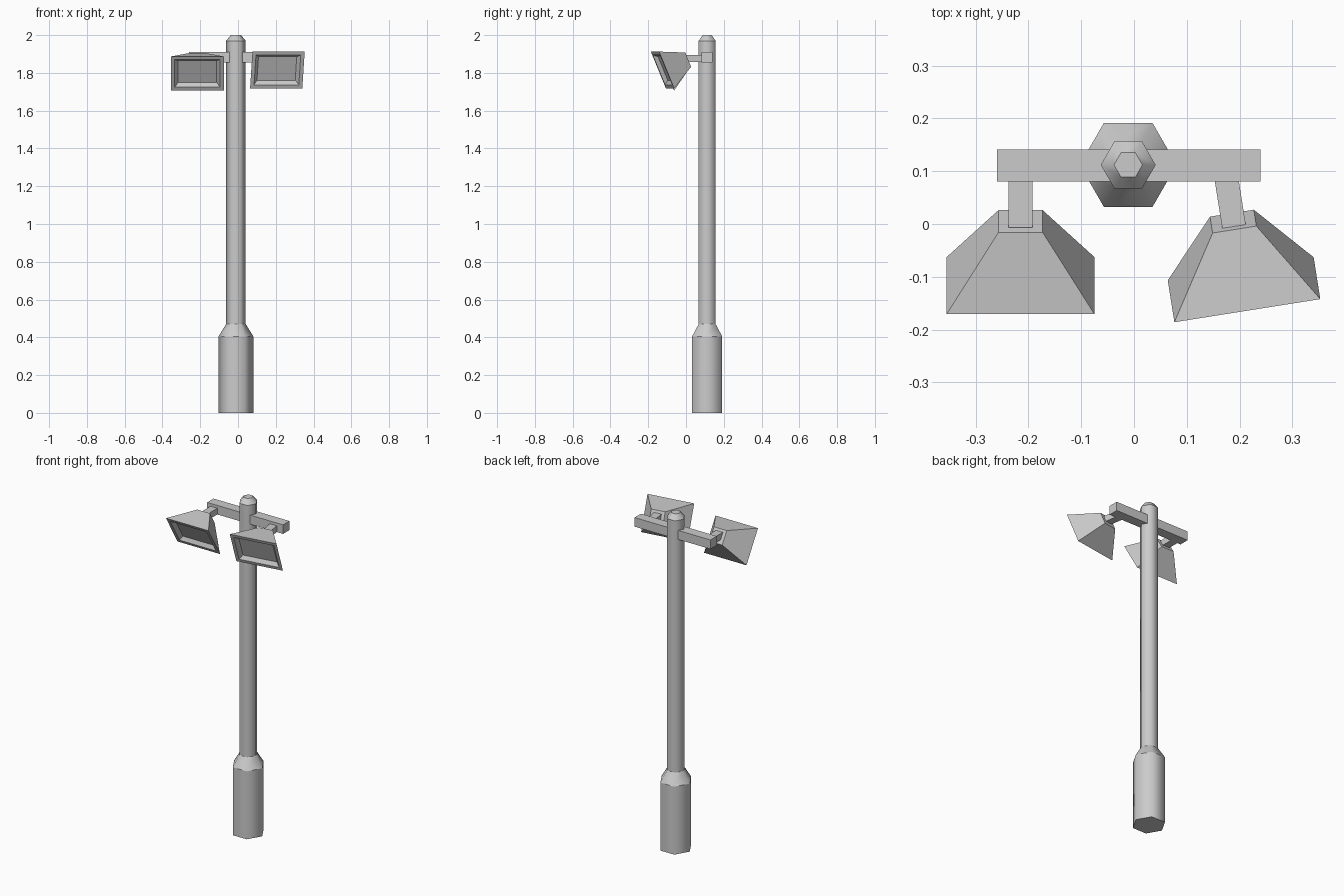
import bpy
import bmesh
from math import cos, sin, pi, radians
from mathutils import Matrix, Vector

cube = bpy.data.objects.get("Cube")
if cube:
    bpy.data.objects.remove(cube, do_unlink=True)

GREY = (0.6, 0.6, 0.6, 1.0)
metal = bpy.data.materials.new("grey metal")
metal.use_nodes = True
metal.diffuse_color = GREY
metal.node_tree.nodes["Principled BSDF"].inputs["Base Color"].default_value = GREY


def loft(name, rings, matrix, smooth=False):
    """Skin a stack of rings and close both ends; smooth keeps ring edges sharp."""
    bm = bmesh.new()
    loops = [[bm.verts.new(p) for p in ring] for ring in rings]
    n = len(loops[0])
    for low, high in zip(loops, loops[1:]):
        for i in range(n):
            j = (i + 1) % n
            face = bm.faces.new((low[i], low[j], high[j], high[i]))
            face.smooth = smooth
    bm.faces.new(loops[0][::-1])
    bm.faces.new(loops[-1])
    for loop in loops:
        for i in range(n):
            bm.edges.get((loop[i], loop[(i + 1) % n])).smooth = False
    bmesh.ops.recalc_face_normals(bm, faces=bm.faces)
    mesh = bpy.data.meshes.new(name)
    bm.to_mesh(mesh)
    bm.free()
    mesh.materials.append(metal)
    obj = bpy.data.objects.new(name, mesh)
    obj.matrix_world = matrix
    bpy.context.collection.objects.link(obj)
    return obj


def hexagon(r, z):
    return [Vector((r * cos(i * pi / 3), r * sin(i * pi / 3), z)) for i in range(6)]


def rect(w, h, y):
    """Rectangle in the xz plane at depth y."""
    return [Vector((sx * w / 2, y, sz * h / 2))
            for sx, sz in ((-1, -1), (1, -1), (1, 1), (-1, 1))]


# Hexagonal pole with a wide foot and a bevelled cap
profile = [(0.092, 0), (0.092, 0.405), (0.052, 0.47), (0.052, 1.97), (0.027, 2.0)]
loft("pole", [hexagon(r, z) for r, z in profile],
     Matrix.Translation((-0.011, 0.112, 0)), smooth=True)

# Crossbar
loft("crossbar", [rect(0.5, 0.054, -0.03), rect(0.5, 0.054, 0.03)],
     Matrix.Translation((-0.01, 0.111, 1.883)))

# Floodlights: each hood is a tapered box with a recessed front, held by a bracket
for side, x, turn, tilt in (("right", -0.215, 0, 31), ("left", 0.188, 9, 22.5)):
    pivot = Matrix.Translation((x, 0.005, 1.87)) @ Matrix.Rotation(radians(turn), 4, "Z")
    loft(side + "_bracket", [rect(0.045, 0.037, -0.012), rect(0.045, 0.037, 0.085)],
         pivot @ Matrix.Translation((0, 0, 0.005)))
    loft(side + "_lamp_hood",
         [rect(0.084, 0.082, 0), rect(0.28, 0.21, -0.142),
          rect(0.24, 0.17, -0.142), rect(0.205, 0.135, -0.122)],
         pivot @ Matrix.Rotation(radians(tilt), 4, "X"))
